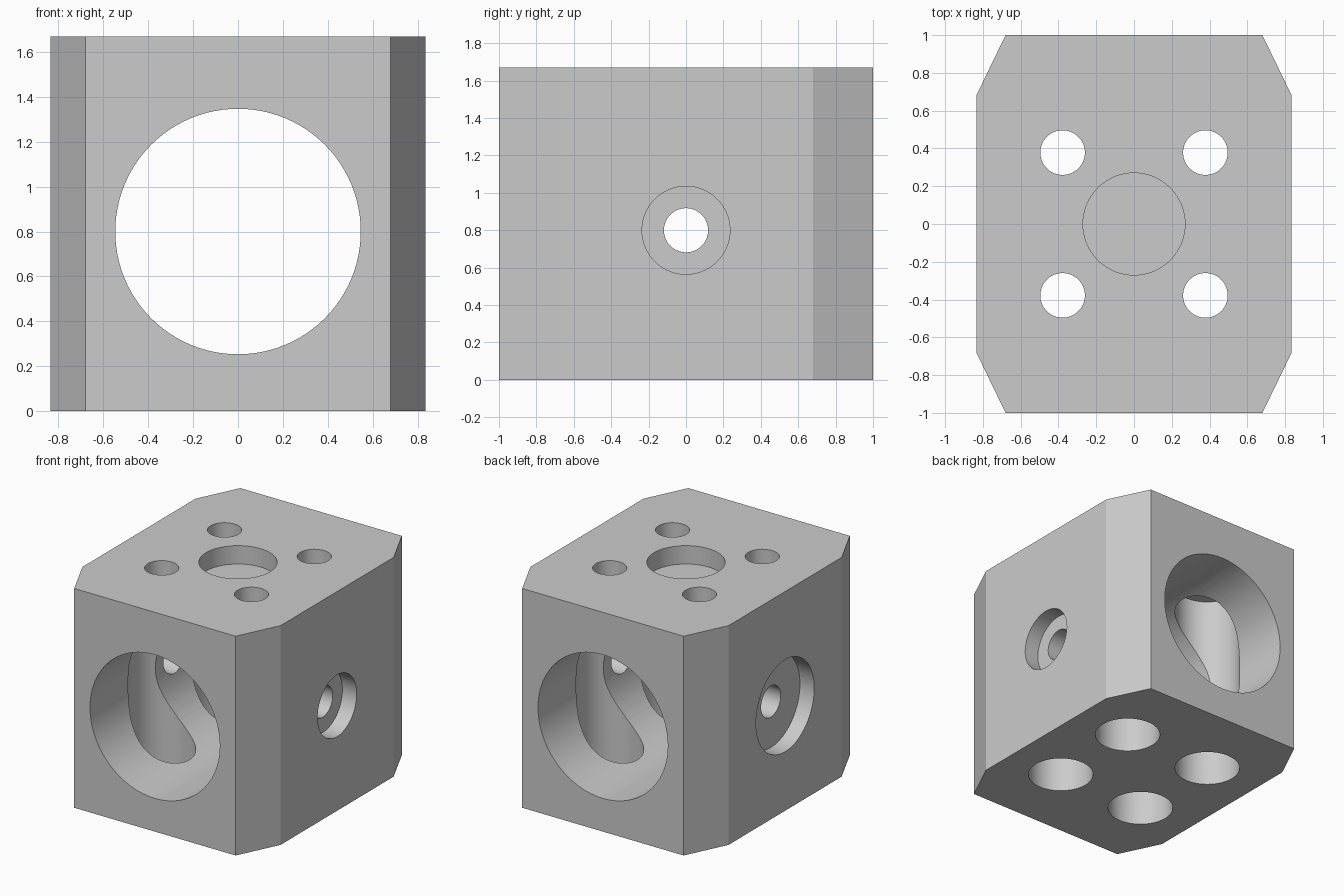
import bpy, bmesh, math

if "Cube" in bpy.data.objects:
    bpy.data.objects.remove(bpy.data.objects["Cube"], do_unlink=True)

HALF_X, HALF_Y, HEIGHT = 0.835, 1.0, 1.67
FLAT = 0.68          # half width of the flats between chamfers
BORE_Z = 0.8         # axis height of the main bore
PLATE_Z = 1.53       # underside of the top flange

grey = bpy.data.materials.new("machined_grey")
grey.use_nodes = True
colour = (0.6, 0.6, 0.6, 1)
grey.diffuse_color = colour
grey.node_tree.nodes["Principled BSDF"].inputs["Base Color"].default_value = colour

# Block: chamfered outline extruded upward
bm = bmesh.new()
outline = [(FLAT, -HALF_Y), (HALF_X, -FLAT), (HALF_X, FLAT), (FLAT, HALF_Y)]
outline += [(-x, -y) for x, y in outline]
base = bm.faces.new([bm.verts.new((x, y, 0)) for x, y in outline])
top = bmesh.ops.extrude_face_region(bm, geom=[base])["geom"]
bmesh.ops.translate(bm, vec=(0, 0, HEIGHT),
                    verts=[v for v in top if isinstance(v, bmesh.types.BMVert)])
bmesh.ops.recalc_face_normals(bm, faces=bm.faces[:])
mesh = bpy.data.meshes.new("mounting_block")
bm.to_mesh(mesh)
bm.free()
mesh.materials.append(grey)
block = bpy.data.objects.new("mounting_block", mesh)
bpy.context.collection.objects.link(block)


def drill(name, axis, radius, start, end, centre):
    """Cut a round hole along an axis, from start to end on that axis."""
    location = list(centre)
    location["xyz".index(axis)] = (start + end) / 2
    turn = {"x": (0, math.pi / 2, 0), "y": (math.pi / 2, 0, 0), "z": (0, 0, 0)}[axis]
    bpy.ops.mesh.primitive_cylinder_add(vertices=96, radius=radius, depth=abs(end - start),
                                        location=location, rotation=turn)
    cutter = bpy.context.object
    cutter.name = name
    cutter.data.materials.append(grey)
    cut = block.modifiers.new(name, "BOOLEAN")
    cut.operation, cut.solver, cut.object = "DIFFERENCE", "EXACT", cutter
    bpy.context.view_layer.objects.active = block
    bpy.ops.object.modifier_apply(modifier=name)
    bpy.data.objects.remove(cutter, do_unlink=True)


# Main bore and shallow centring recess
drill("main_bore", "y", 0.547, -1.2, 1.2, (0, 0, BORE_Z))
drill("top_recess", "z", 0.27, PLATE_Z, 1.9, (0, 0, 0))

# Cross hole with a different counterbore on each side
drill("cross_hole", "x", 0.118, -1.1, 1.1, (0, 0, BORE_Z))
drill("right_counterbore", "x", 0.235, HALF_X - 0.12, 1.1, (0, 0, BORE_Z))
drill("left_counterbore", "x", 0.35, -1.1, 0.12 - HALF_X, (0, 0, BORE_Z))

# Four bolt holes with deep pockets from below
for sx in (-1, 1):
    for sy in (-1, 1):
        spot = (0.378 * sx, 0.378 * sy, 0)
        drill("bolt_pocket", "z", 0.235, -0.2, PLATE_Z, spot)
        drill("bolt_hole", "z", 0.118, 1.4, 1.9, spot)

bpy.ops.object.select_all(action="DESELECT")
block.select_set(True)
bpy.context.view_layer.objects.active = block
bpy.ops.object.shade_smooth_by_angle(angle=math.radians(20))
